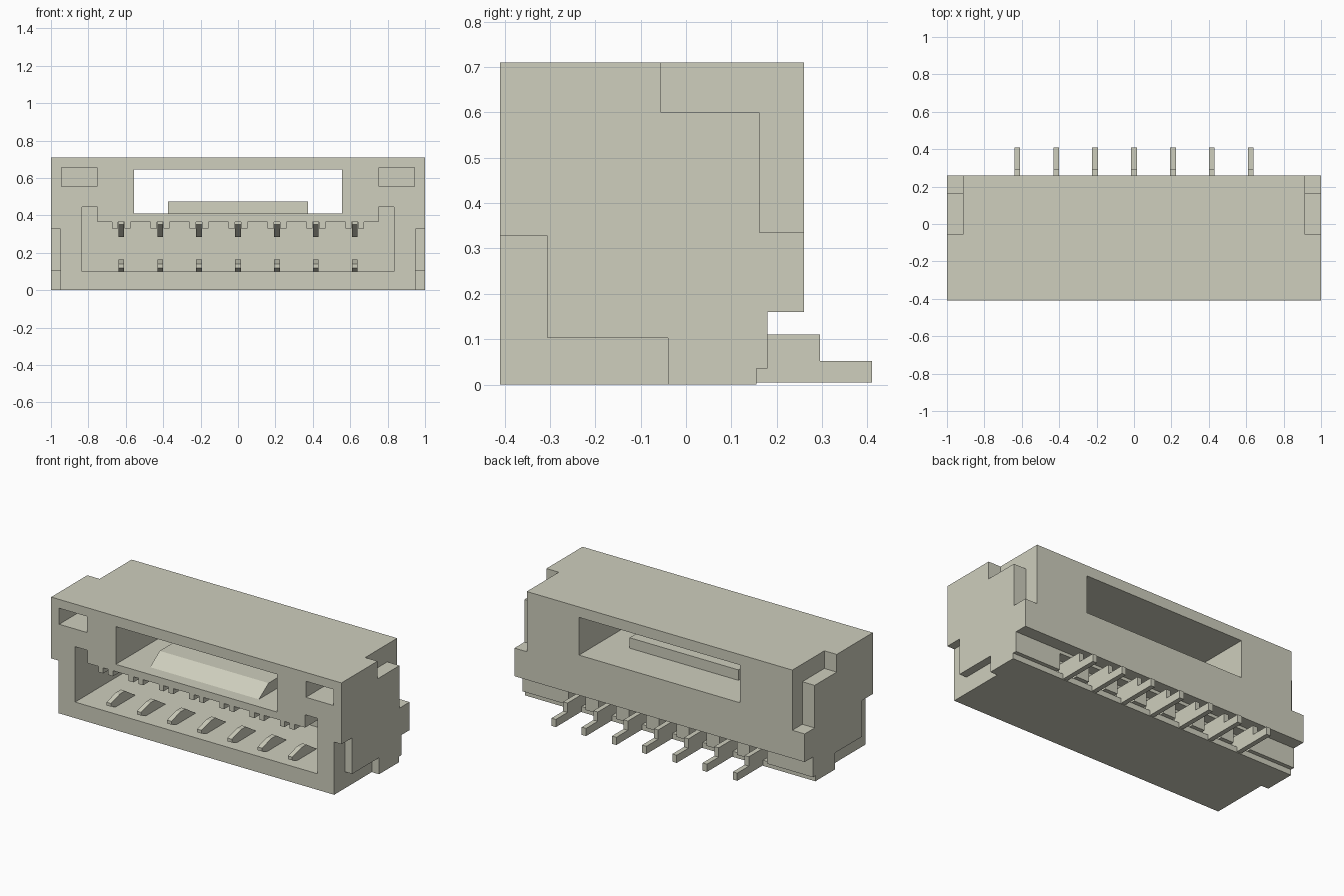
import bpy
import bmesh
from mathutils import Vector

old = bpy.data.objects.get("Cube")
if old:
    bpy.data.objects.remove(old, do_unlink=True)

# One material for the whole connector
ivory = bpy.data.materials.new("ivory_plastic")
colour = (0.62, 0.62, 0.51, 1)
ivory.diffuse_color = colour
ivory.use_nodes = True
ivory.node_tree.nodes["Principled BSDF"].inputs["Base Color"].default_value = colour


def prism(name, profile, axis, start, end):
    """Extrude a flat profile: (y, z) points along x, or (x, z) points along y."""
    def place(p, d):
        return Vector((d, p[0], p[1])) if axis == "x" else Vector((p[0], d, p[1]))
    bm = bmesh.new()
    face = bm.faces.new([bm.verts.new(place(p, start)) for p in profile])
    grown = bmesh.ops.extrude_face_region(bm, geom=[face])["geom"]
    shift = place((0, 0), end - start)
    bmesh.ops.translate(bm, vec=shift, verts=[g for g in grown if isinstance(g, bmesh.types.BMVert)])
    bmesh.ops.recalc_face_normals(bm, faces=bm.faces)
    mesh = bpy.data.meshes.new(name)
    bm.to_mesh(mesh)
    bm.free()
    mesh.materials.append(ivory)
    obj = bpy.data.objects.new(name, mesh)
    bpy.context.collection.objects.link(obj)
    return obj


def rect(a0, a1, b0, b1):
    return [(a0, b0), (a1, b0), (a1, b1), (a0, b1)]


def cut(target, cutter):
    """Subtract a cutter and throw it away."""
    cutter.hide_render = True
    mod = target.modifiers.new("cut", "BOOLEAN")
    mod.operation = "DIFFERENCE"
    mod.solver = "EXACT"
    mod.object = cutter
    bpy.context.view_layer.objects.active = target
    bpy.ops.object.modifier_apply(modifier=mod.name)
    bpy.data.objects.remove(cutter, do_unlink=True)


PINS = [(i - 3) * 0.2083 for i in range(7)]
FRONT, BACK, TOP = -0.41, 0.26, 0.71

# Housing with a stepped lower back edge
housing = prism("housing", [
    (FRONT, 0), (0.155, 0), (0.155, 0.035), (0.18, 0.035), (0.18, 0.16),
    (BACK, 0.16), (BACK, TOP), (FRONT, TOP)], "x", -1, 1)

# Front cavity with pairs of small teeth along its ceiling
ceiling, tooth = 0.365, 0.33
outline = [(0.835, 0.1), (0.835, 0.445), (0.75, 0.445), (0.75, ceiling)]
for x in reversed(PINS):
    outline += [(x + 0.05, ceiling), (x + 0.05, tooth), (x + 0.017, tooth), (x + 0.017, ceiling),
                (x - 0.017, ceiling), (x - 0.017, tooth), (x - 0.05, tooth), (x - 0.05, ceiling)]
outline += [(-0.75, ceiling), (-0.75, 0.445), (-0.835, 0.445), (-0.835, 0.1)]
cut(housing, prism("cavity_cutter", outline, "y", -0.6, 0.1))

# Window through the upper wall
cut(housing, prism("window_cutter", rect(-0.555, 0.555, 0.41, 0.645), "y", -0.6, 0.6))

for side in (-1, 1):
    # Blind pocket in the front face
    cut(housing, prism("pocket_cutter", rect(side * 0.755, side * 0.945, 0.555, 0.655), "y", -0.6, -0.2))
    # Stepped notch at the upper back corner
    cut(housing, prism("notch_cutter", [
        (-0.055, 0.6), (0.162, 0.6), (0.162, 0.335), (0.4, 0.335), (0.4, 0.9), (-0.055, 0.9)],
        "x", side * 0.915, side * 1.2))
    # Relief at the lower front corner
    cut(housing, prism("relief_cutter", [
        (-0.6, -0.2), (-0.04, -0.2), (-0.04, 0.103), (-0.305, 0.103), (-0.305, 0.328), (-0.6, 0.328)],
        "x", side * 0.95, side * 1.2))

# Openings around the pins at the back
for x in PINS:
    cut(housing, prism("opening_cutter", rect(x - 0.06, x + 0.06, 0.035, 0.14), "y", 0.115, 0.22))

# Latch ramp on the window floor
prism("latch_ramp", [(-0.33, 0.41), (-0.235, 0.475), (0.02, 0.475), (0.02, 0.41)], "x", -0.375, 0.375)

# Contacts: solder foot, lower arm and upper arm
for n, x in enumerate(PINS, 1):
    a, b = x - 0.015, x + 0.015
    prism(f"solder_foot_{n}", [
        (0.11, 0.035), (0.155, 0.035), (0.155, 0.004), (0.41, 0.004), (0.41, 0.052),
        (0.295, 0.052), (0.295, 0.11), (0.11, 0.11)], "x", a, b)
    prism(f"lower_arm_{n}", [
        (-0.14, 0.1), (-0.33, 0.1), (-0.38, 0.12), (-0.38, 0.14), (-0.29, 0.165), (-0.24, 0.165)], "x", a, b)
    prism(f"upper_arm_{n}", [
        (-0.3, ceiling), (-0.3, 0.35), (-0.2, 0.285), (-0.16, 0.285), (-0.05, 0.33),
        (0.1, 0.33), (0.1, ceiling)], "x", a, b)
